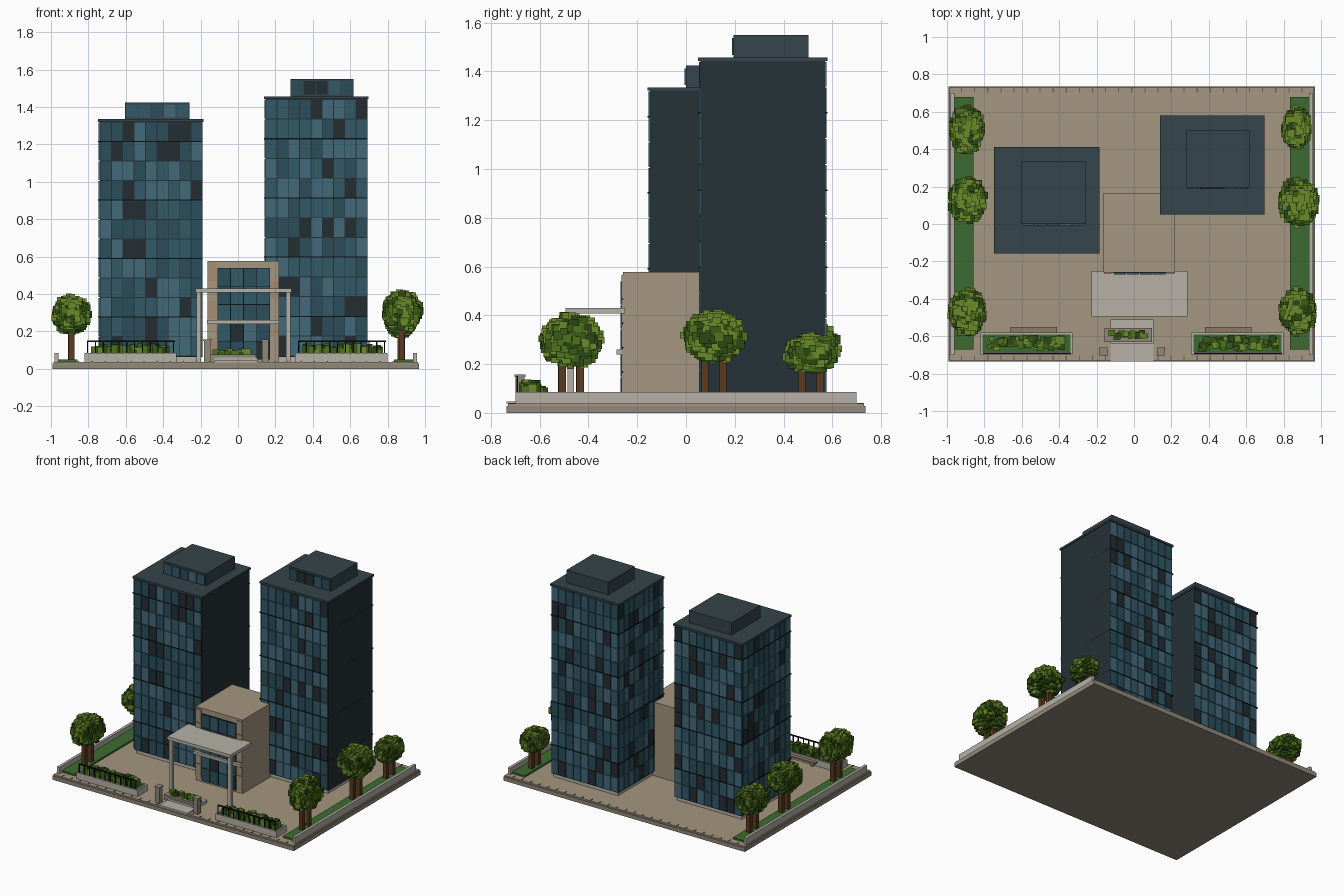
import bpy, bmesh, math, random
from mathutils import Vector

if "Cube" in bpy.data.objects:
    bpy.data.objects.remove(bpy.data.objects["Cube"])

random.seed(4)
mats = {}


def material(hexcol):
    if hexcol not in mats:
        m = bpy.data.materials.new("colour_" + hexcol)
        lin = [(int(hexcol[i:i + 2], 16) / 255) ** 2.2 for i in (0, 2, 4)]
        m.diffuse_color = (*lin, 1)
        m.use_nodes = True
        m.node_tree.nodes["Principled BSDF"].inputs["Base Color"].default_value = m.diffuse_color
        mats[hexcol] = m
    return mats[hexcol]


def boxes(name, items, *cols):
    """One object from boxes (x0, x1, y0, y1, z0, z1[, colour index])."""
    bm = bmesh.new()
    for b in items:
        x0, x1, y0, y1, z0, z1 = b[:6]
        v = [bm.verts.new((x, y, z)) for z in (z0, z1)
             for x, y in ((x0, y0), (x1, y0), (x1, y1), (x0, y1))]
        quads = [(3, 2, 1, 0), (4, 5, 6, 7)]
        quads += [(i, (i + 1) % 4, (i + 1) % 4 + 4, i + 4) for i in range(4)]
        for q in quads:
            f = bm.faces.new([v[i] for i in q])
            f.material_index = b[6] if len(b) > 6 else 0
    me = bpy.data.meshes.new(name)
    bm.to_mesh(me)
    bm.free()
    for c in cols:
        me.materials.append(material(c))
    ob = bpy.data.objects.new(name, me)
    bpy.context.collection.objects.link(ob)
    return ob


STONE, PALE, TAN = "8f877a", "b4b0a6", "a3957f"
FRAME, ROOF, BLACK = "2a3439", "38464c", "14191b"
GLASS = ("283136", "2f4f5b", "365a68", "44697a")
GREENS = ("3d5c1c", "4f7322", "6b8a2e", "2f4a18")
CX = -0.012   # centre of the plot
G = 0.038     # paving level

# Plot: kerb slab, paving, edge joints
boxes("ground_slab", [(CX - .98, CX + .98, -.735, .735, 0, .028)], STONE)
boxes("paving", [(CX - .975, CX + .975, -.73, .73, .028, G)], TAN)
boxes("paving_joints", [(x - .003, x + .003, s * .715 - .013, s * .715 + .013, G, G + .003)
                        for s in (-1, 1) for x in [CX - .91 + .07 * i for i in range(27)]], "6b6255")

# Side lawns and low boundary walls
for side, s in (("left", -1), ("right", 1)):
    a, b = sorted((CX + s * .845, CX + s * .948))
    boxes(side + "_lawn", [(a, b, -.67, .68, G, .05)], "3f6b34")
    a, b = sorted((CX + s * .948, CX + s * .968))
    boxes(side + "_boundary_wall", [(a, b, -.70, .70, G, .085)], PALE)


def facade(x0, x1, y0, y1, z0, z1, face, cols, rows, t=.007, gap=.0022):
    """Grid of randomly tinted glass panels lying on one face of a block."""
    out = []
    a0, a1 = (x0, x1) if face in "front back" else (y0, y1)
    du, dz = (a1 - a0) / cols, (z1 - z0) / rows
    for r in range(rows):
        for c in range(cols):
            u0, u1 = a0 + c * du + gap, a0 + (c + 1) * du - gap
            w0, w1 = z0 + r * dz + gap, z0 + (r + 1) * dz - gap
            k = random.choices(range(4), (2, 4, 4, 3))[0]
            if face == "front":
                out.append((u0, u1, y0 - t, y0 + .002, w0, w1, k))
            elif face == "back":
                out.append((u0, u1, y1 - .002, y1 + t, w0, w1, k))
            else:
                out.append((x0 - t, x0 + .002, u0, u1, w0, w1, k))
    return out


def tower(name, x0, x1, y0, y1, top, rows, pent):
    """Glass block with blank right side, roof slab and penthouse."""
    boxes(name + "_plinth", [(x0 + .01, x1 - .01, y0 + .01, y1 - .01, G, .066)], PALE)
    boxes(name + "_body", [(x0, x1, y0, y1, .064, top - .012)], FRAME)
    glass = []
    for f in ("front", "back", "left"):
        glass += facade(x0, x1, y0, y1, .07, top - .016, f, 9, rows)
    boxes(name + "_glass", glass, *GLASS)
    dz = (top - .086) / rows
    boxes(name + "_ledges", [(x0 - .01, x1, y0 - .01, y1 + .01, .07 + dz * r - .003, .07 + dz * r + .003)
                             for r in range(2, rows, 3)], BLACK)
    boxes(name + "_roof_slab", [(x0 - .01, x1 + .006, y0 - .01, y1 + .01, top - .014, top)], ROOF)
    px0, px1, py0, py1, pz = pent
    boxes(name + "_penthouse", [(px0, px1, py0, py1, top, pz)], ROOF)
    boxes(name + "_penthouse_windows",
          facade(px0 + .005, px1 - .005, py0, py1, top + .008, pz - .01, "front", 5, 1), *GLASS)


tower("left_tower", -.738, -.19, -.147, .402, 1.335, 12, (-.605, -.26, 0, .335, 1.425))
tower("right_tower", .148, .692, .06, .57, 1.457, 13, (.28, .618, .195, .503, 1.55))

# Entrance hall with glazed front
boxes("entrance_hall", [(-.162, .218, -.258, .165, G, .578)], TAN)
boxes("entrance_frame", [(-.11, .17, -.263, -.255, .05, .54)], BLACK)
boxes("entrance_glass", facade(-.11, .17, -.262, 0, .05, .54, "front", 4, 5), *GLASS)
boxes("entrance_cladding", [(x, x + .045, -.264, -.255, .07 + .1 * i, .165 + .1 * i, (i + j) % 2)
                            for j, x in enumerate((-.16, .172)) for i in range(5)], "a58c72", TAN)
boxes("door_lintel", [(-.165, .22, -.285, -.262, .24, .26)], PALE)

# Canopy on columns
boxes("canopy_roof", [(-.228, .285, -.495, -.25, .407, .43)], PALE)
boxes("canopy_columns", [(x, x + .025, -.485, -.46, G, .41) for x in (-.222, .256)], PALE)

# Front steps, gate posts and centre planter
boxes("entrance_steps", [(-.125, .105, -.735, -.64, G, .046), (-.125, .105, -.64, -.51, G, .06)], PALE)
boxes("centre_planter", [(-.158, .095, -.632, -.555, G, .076)], STONE)
boxes("gate_posts", [(x, x + .035, -.70, -.663, G, .148) for x in (-.182, .128)]
      + [(x - .004, x + .039, -.704, -.659, .148, .157) for x in (-.182, .128)], STONE)


def shrubs(name, x0, x1, y0, y1, z0, z1, n, size):
    """Clipped hedge made of small random blocks."""
    out = []
    for i in range(n):
        x, y = random.uniform(x0 + size, x1 - size), random.uniform(y0 + size, y1 - size)
        s = size * random.uniform(.6, 1)
        out.append((x - s, x + s, y - s, y + s, z0, random.uniform(z0 + (z1 - z0) * .4, z1), random.randrange(4)))
    boxes(name, out, *GREENS)


shrubs("centre_hedge", -.145, .082, -.622, -.565, .074, .11, 24, .017)

# Front planters with hedge, railing and bench
for side, x0, x1, bx in (("left", -.822, -.328, -.66), ("right", .305, .80, .38)):
    boxes(side + "_planter_kerb", [(x0, x1, -.698, -.685, G, .085), (x0, x1, -.592, -.58, G, .085),
                                   (x0, x0 + .012, -.685, -.592, G, .085),
                                   (x1 - .012, x1, -.685, -.592, G, .085)], PALE)
    boxes(side + "_planter_soil", [(x0 + .012, x1 - .012, -.685, -.592, G, .078)], "3f6b34")
    shrubs(side + "_hedge", x0 + .015, x1 - .015, -.685, -.592, .078, .137, 70, .019)
    n = 12
    rail = [(x0 + .015, x1 - .01, -.696, -.688, .144, .152)]
    for i in range(n):
        x = x0 + .018 + (x1 - x0 - .034) * i / (n - 1)
        rail.append((x - .003, x + .003, -.695, -.689, .085, .146))
    boxes(side + "_railing", rail, BLACK)
    boxes(side + "_bench", [(bx, bx + .247, -.58, -.552, .062, .072),
                            (bx + .02, bx + .04, -.575, -.557, G, .062),
                            (bx + .207, bx + .227, -.575, -.557, G, .062)], "8d7b66")


def tree(name, x, y, rx, ry, z0, z1):
    """Twin trunks under a blocky ellipsoid crown."""
    boxes(name + "_trunks", [(x - .015, x + .015, y + d - .015, y + d + .015, G, (z0 + z1) / 2)
                             for d in (-.037, .037)], "5b3d26")
    c, rz, n = Vector((x, y, (z0 + z1) / 2)), (z1 - z0) / 2, 150
    out = [(x - rx * .6, x + rx * .6, y - ry * .6, y + ry * .6, c.z - rz * .55, c.z + rz * .55, 3)]
    for i in range(n):
        # even spread of blocks over the crown surface
        t = 1 - 2 * (i + .5) / n
        a, q = i * 2.39996, math.sqrt(1 - t * t)
        s = random.uniform(.012, .021)
        k = random.uniform(.78, 1)
        px = x + math.cos(a) * q * (rx - s) * k
        py = y + math.sin(a) * q * (ry - s) * k
        pz = c.z + t * (rz - s) * k
        shade = 2 if t > .5 and random.random() < .6 else random.randrange(4)
        out.append((px - s, px + s, py - s, py + s, pz - s, pz + s, shade))
    boxes(name + "_crown", out, *GREENS)


tree("left_front_tree", -.89, -.473, .112, .14, .185, .405)
tree("left_middle_tree", -.89, .13, .112, .135, .185, .40)
tree("left_rear_tree", -.895, .507, .103, .14, .175, .38)
tree("right_front_tree", .875, -.47, .108, .137, .175, .42)
tree("right_middle_tree", .878, .115, .122, .14, .195, .43)
tree("right_rear_tree", .868, .513, .085, .122, .155, .335)
